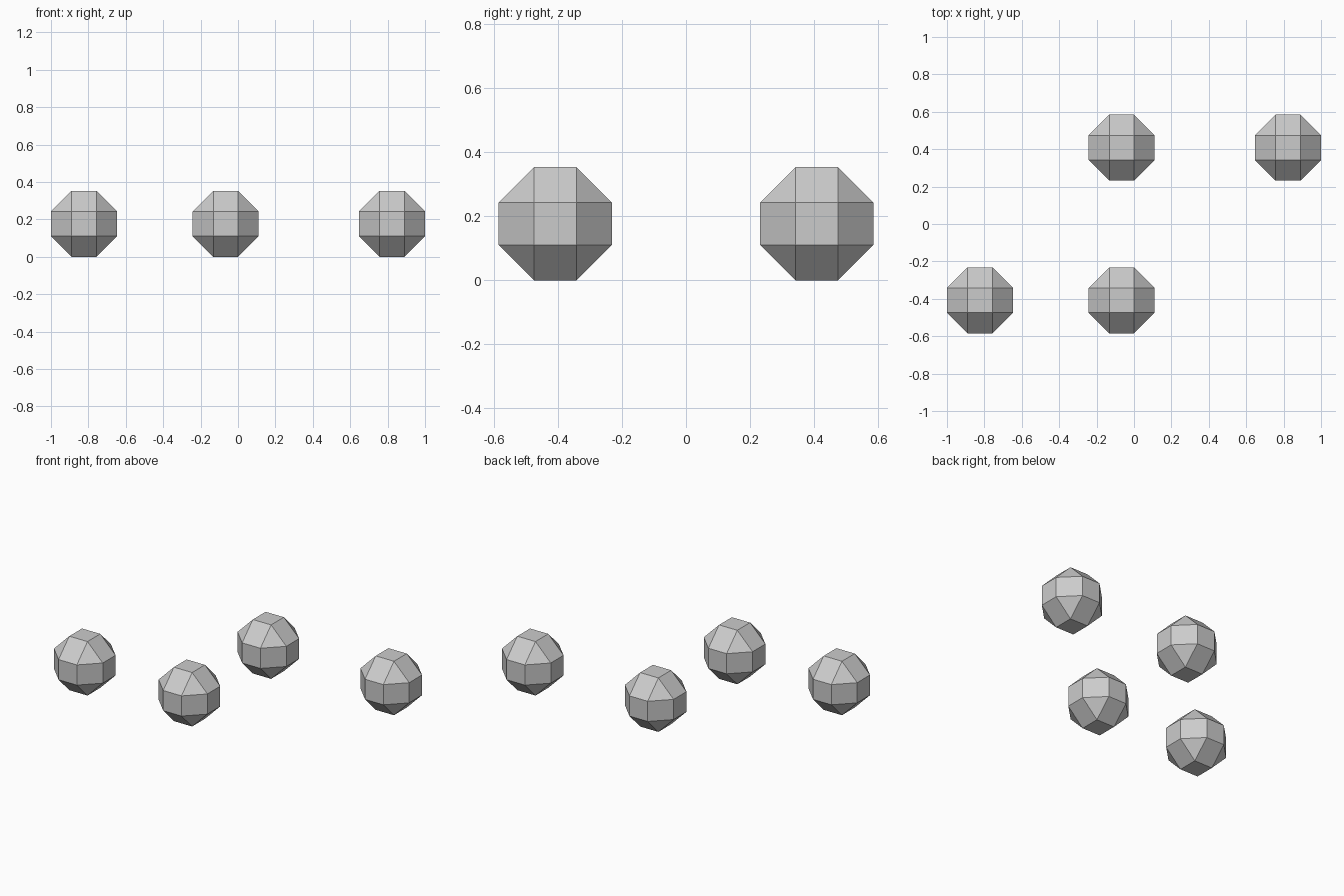
import bpy

if "Cube" in bpy.data.objects:
    bpy.data.objects.remove(bpy.data.objects["Cube"])

HALF = 0.1765    # half width of each stone
INSET = 0.1105   # chamfer distance along each cube face

# Centres of the four separate stones
CENTRES = [(-0.8235, -0.408), (-0.066, -0.408), (-0.066, 0.408), (0.8235, 0.408)]


def faceted_ball(name, x, y):
    """Cube with every edge and corner chamfered flat."""
    bpy.ops.mesh.primitive_cube_add(size=2 * HALF, location=(x, y, HALF))
    ball = bpy.context.object
    ball.name = name
    bevel = ball.modifiers.new("chamfer", 'BEVEL')
    bevel.width = INSET
    bevel.segments = 1
    bevel.limit_method = 'NONE'
    bpy.ops.object.modifier_apply(modifier=bevel.name)
    bpy.ops.object.shade_flat()
    return ball


# Faceted balls
for i, (x, y) in enumerate(CENTRES, 1):
    faceted_ball(f"faceted_ball_{i}", x, y)
